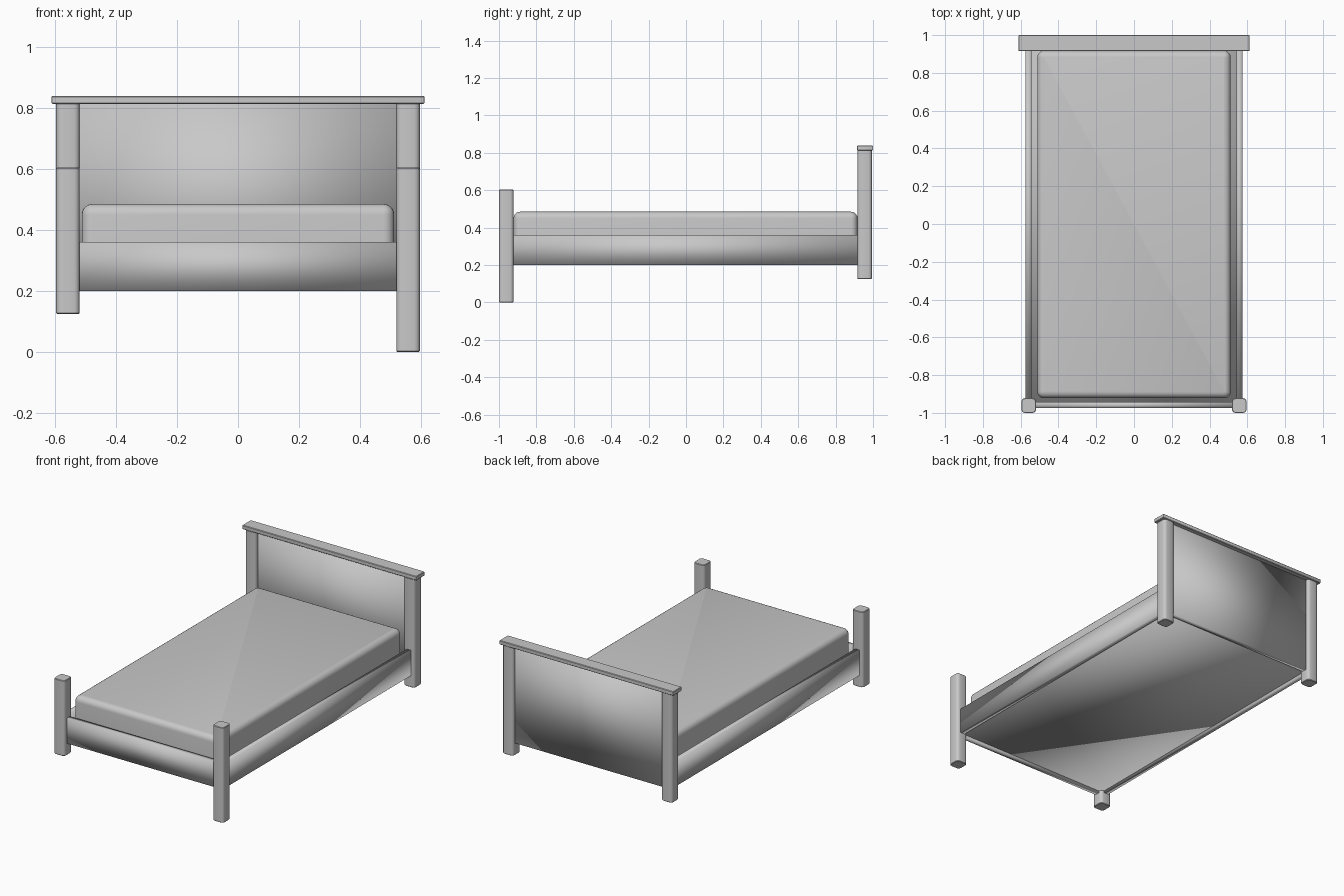
import bpy, bmesh

default = bpy.data.objects.get("Cube")
if default:
    bpy.data.objects.remove(default, do_unlink=True)

grey = bpy.data.materials.new("plain_grey")
grey.use_nodes = True
grey.diffuse_color = (0.58, 0.58, 0.58, 1)
grey.node_tree.nodes["Principled BSDF"].inputs["Base Color"].default_value = grey.diffuse_color


def box(name, low, high, upright=0.0, rim=0.0, segments=1, soft=False):
    """Box between two corners; upright rounds vertical edges, rim the end edges."""
    bm = bmesh.new()
    bmesh.ops.create_cube(bm, size=1)
    for v in bm.verts:
        for i in range(3):
            v.co[i] = low[i] if v.co[i] < 0 else high[i]
    if upright:
        edges = [e for e in bm.edges if abs(e.verts[0].co.z - e.verts[1].co.z) > 0.01]
        bmesh.ops.bevel(bm, geom=edges, offset=upright, segments=segments,
                        profile=0.5, affect='EDGES')
    if rim:
        ends = [high[2]] if soft else [low[2], high[2]]
        edges = [e for e in bm.edges if len(e.link_faces) == 2 and
                 any(all(abs(v.co.z - z) < 1e-4 for v in e.verts) for z in ends)]
        bmesh.ops.bevel(bm, geom=edges, offset=rim, segments=5 if soft else 1,
                        profile=0.5, affect='EDGES')
    mesh = bpy.data.meshes.new(name)
    bm.to_mesh(mesh)
    bm.free()
    mesh.materials.append(grey)
    obj = bpy.data.objects.new(name, mesh)
    bpy.context.collection.objects.link(obj)
    bpy.ops.object.select_all(action='DESELECT')
    obj.select_set(True)
    bpy.context.view_layer.objects.active = obj
    if upright:
        bpy.ops.object.shade_smooth_by_angle(angle=0.7)
    else:
        bpy.ops.object.shade_smooth()
    return obj


# Posts: the front left one is longer than the other three
for side, sx in (("left", 1), ("right", -1)):
    x0, x1 = sorted((sx * 0.519, sx * 0.596))
    foot = 0.0 if sx > 0 else 0.125
    box(f"front_{side}_post", (x0, -1.0, foot), (x1, -0.922, 0.604), 0.018, 0.003, 3)
    box(f"back_{side}_post", (x0, 0.917, 0.125), (x1, 0.994, 0.815), 0.018, 0.003, 3)
    # Side rails run between the posts
    x0, x1 = sorted((sx * 0.542, sx * 0.574))
    box(f"{side}_rail", (x0, -0.93, 0.2), (x1, 0.925, 0.36))

# End boards
box("headboard", (-0.53, 0.94, 0.2), (0.53, 0.972, 0.815))
box("footboard", (-0.53, -0.975, 0.2), (0.53, -0.943, 0.36))
box("headboard_cap", (-0.611, 0.915, 0.813), (0.611, 1.0, 0.839), 0.004, 0.003, 2)

# Base panel and mattress
box("base_panel", (-0.544, -0.945, 0.212), (0.544, 0.942, 0.235))
box("mattress", (-0.512, -0.922, 0.235), (0.512, 0.917, 0.485), 0.035, 0.035, 5, soft=True)
